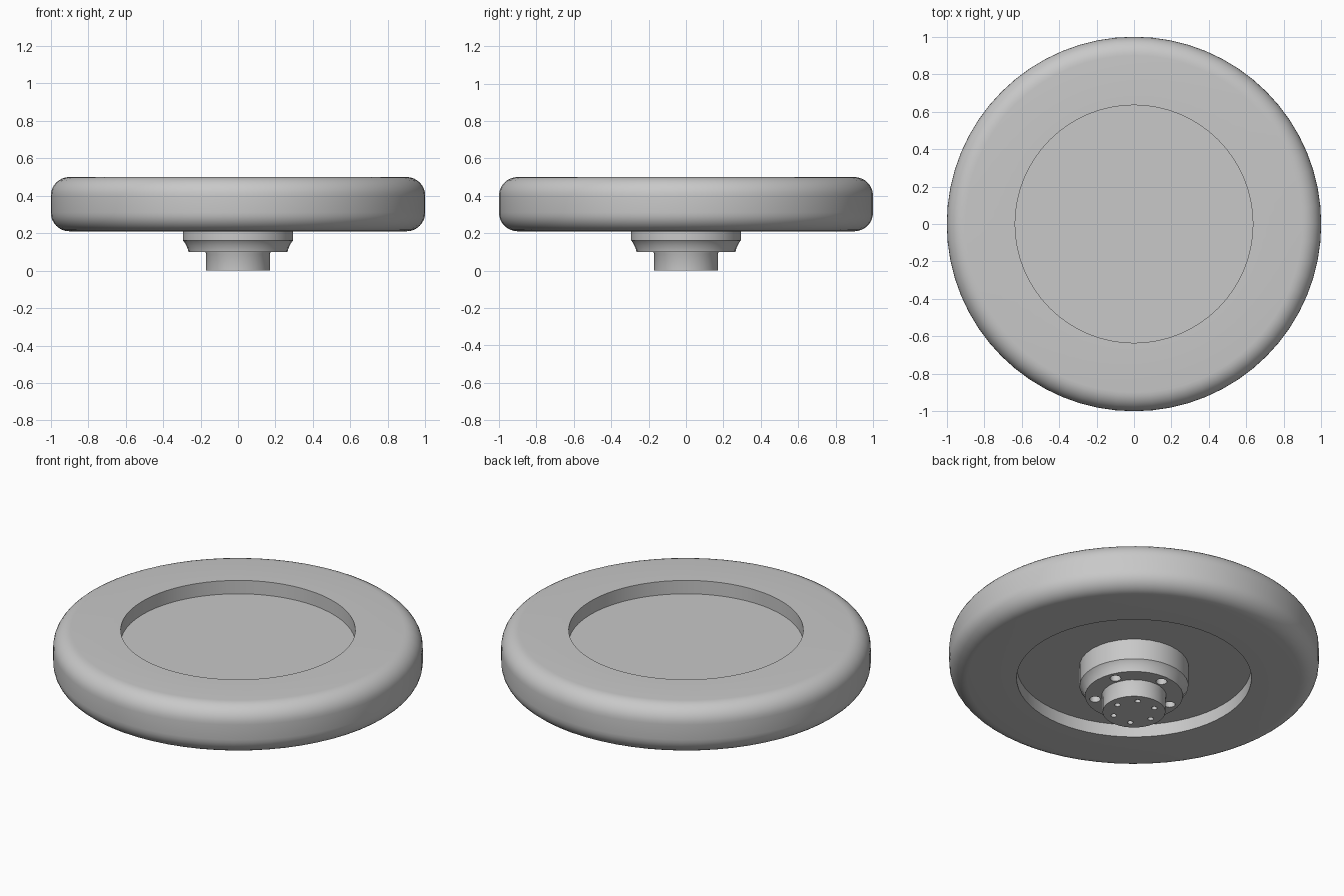
import bpy, bmesh, math

if "Cube" in bpy.data.objects:
    bpy.data.objects.remove(bpy.data.objects["Cube"])

SEGS = 32

grey = bpy.data.materials.new("grey")
grey.diffuse_color = (0.58, 0.58, 0.58, 1)
grey.use_nodes = True
grey.node_tree.nodes["Principled BSDF"].inputs["Base Color"].default_value = grey.diffuse_color


def lathe(name, profile, closed=False, segs=SEGS):
    """Spin an (r, z) profile around z; open profiles get flat end caps."""
    bm = bmesh.new()
    rings = []
    for r, z in profile:
        rings.append([bm.verts.new((r * math.cos(2 * math.pi * i / segs),
                                    r * math.sin(2 * math.pi * i / segs), z))
                      for i in range(segs)])
    pairs = list(zip(rings, rings[1:]))
    if closed:
        pairs.append((rings[-1], rings[0]))
    else:
        bm.faces.new(rings[0])
        bm.faces.new(rings[-1])
    for a, b in pairs:
        for i in range(segs):
            j = (i + 1) % segs
            bm.faces.new((a[i], a[j], b[j], b[i]))
    bmesh.ops.recalc_face_normals(bm, faces=bm.faces)
    me = bpy.data.meshes.new(name)
    bm.to_mesh(me)
    bm.free()
    me.materials.append(grey)
    ob = bpy.data.objects.new(name, me)
    bpy.context.collection.objects.link(ob)
    return ob


def activate(ob):
    bpy.ops.object.select_all(action='DESELECT')
    ob.select_set(True)
    bpy.context.view_layer.objects.active = ob


def drill(ob, count, ring_radius, hole_radius, bottom, depth, start):
    """Cut a ring of blind round holes into the underside."""
    for k in range(count):
        a = math.radians(start + 360 * k / count)
        cutter = lathe("hole_cutter", [(hole_radius, bottom - 0.03),
                                       (hole_radius, bottom + depth)], segs=16)
        cutter.location = (ring_radius * math.cos(a), ring_radius * math.sin(a), 0)
        cutter.hide_render = True
        bpy.context.view_layer.update()
        mod = ob.modifiers.new("hole", 'BOOLEAN')
        mod.operation = 'DIFFERENCE'
        mod.solver = 'EXACT'
        mod.object = cutter
        activate(ob)
        bpy.ops.object.modifier_apply(modifier=mod.name)
        bpy.data.objects.remove(cutter)


# Tyre: rounded outer shoulders, straight inner wall
LOW, HIGH, OUTER, INNER, ROUND = 0.21, 0.50, 1.0, 0.635, 0.1
tyre_profile = [(INNER, LOW)]
for zc, first in ((LOW + ROUND, -90), (HIGH - ROUND, 0)):
    for s in range(9):
        a = math.radians(first + 90 * s / 8)
        tyre_profile.append((OUTER - ROUND + ROUND * math.cos(a),
                             zc + ROUND * math.sin(a)))
tyre_profile.append((INNER, HIGH))
tyre = lathe("tyre", tyre_profile, closed=True, segs=64)

# Wheel disc recessed on both faces
disc = lathe("wheel_disc", [(INNER, 0.285), (INNER, 0.42)], segs=64)

# Hub with a slightly flared lower flange
hub = lathe("hub", [(0.265, 0.10), (0.268, 0.115), (0.277, 0.135), (0.288, 0.155),
                    (0.295, 0.162), (0.295, 0.30)])
drill(hub, 5, 0.214, 0.03, 0.10, 0.05, 94)

# Axle cap with small screw holes
cap = lathe("axle_cap", [(0.17, 0.0), (0.17, 0.09), (0.175, 0.10), (0.175, 0.102)])
drill(cap, 6, 0.117, 0.016, 0.0, 0.04, 0)

for ob in (tyre, disc, hub, cap):
    activate(ob)
    bpy.ops.object.shade_smooth_by_angle(angle=math.radians(30))
